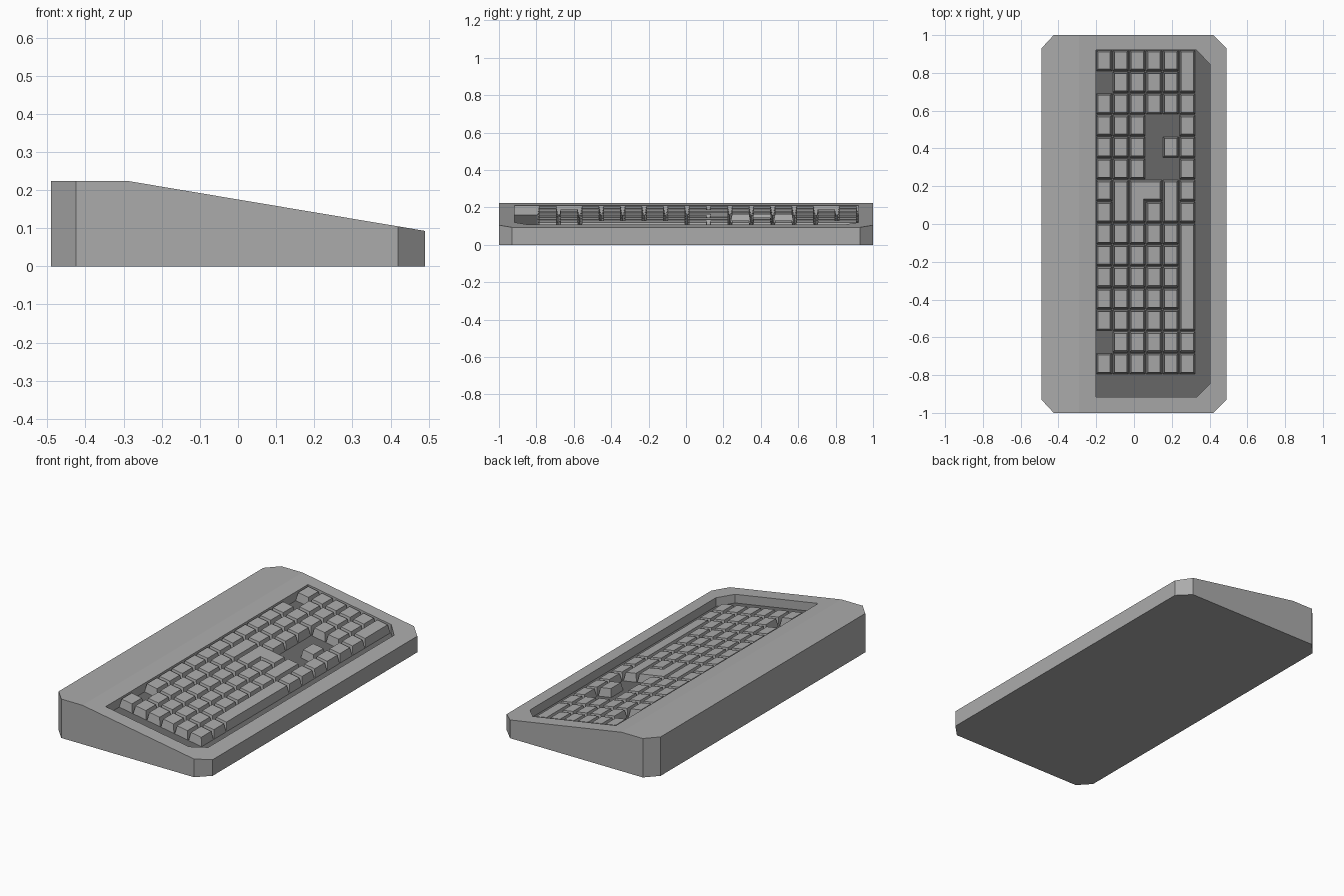
import bpy, bmesh

if "Cube" in bpy.data.objects:
    bpy.data.objects.remove(bpy.data.objects["Cube"])


def surf(x):
    # height of the case top: flat at the rear, then sloping to the front edge
    return 0.224 - max(0.0, x + 0.29) * 0.131 / 0.78


def grey(name, v):
    mat = bpy.data.materials.new(name)
    mat.diffuse_color = (v, v, v, 1)
    mat.use_nodes = True
    mat.node_tree.nodes["Principled BSDF"].inputs["Base Color"].default_value = mat.diffuse_color
    return mat


mid_grey = grey("mid_grey", 0.41)
dark_grey = grey("dark_grey", 0.145)


def make_object(name, bm, mat):
    bmesh.ops.recalc_face_normals(bm, faces=bm.faces)
    mesh = bpy.data.meshes.new(name)
    bm.to_mesh(mesh)
    bm.free()
    mesh.materials.append(mat)
    obj = bpy.data.objects.new(name, mesh)
    bpy.context.collection.objects.link(obj)
    return obj


def loft(bm, low, high):
    # solid between two matching loops, open at the top; returns the top vertices
    a = [bm.verts.new(p) for p in low]
    b = [bm.verts.new(p) for p in high]
    n = len(a)
    for i in range(n):
        j = (i + 1) % n
        bm.faces.new((a[i], a[j], b[j], b[i]))
    bm.faces.new(a[::-1])
    return b


# sloped case with chamfered corners
bm = bmesh.new()
half = [(-0.29, 1.0), (-0.425, 1.0), (-0.49, 0.93)]
rear = half + [(x, -y) for x, y in reversed(half)]
half = [(0.49, 0.93), (0.42, 1.0)]
front = [(x, -y) for x, y in reversed(half)] + half
outline = rear + front
top = loft(bm, [(x, y, 0) for x, y in outline],
           [(x, y, surf(x)) for x, y in outline])
bm.faces.new(top[:6])
bm.faces.new(top[5:] + top[:1])
case = make_object("case", bm, mid_grey)

# key well, cut parallel to the slope
DEPTH = 0.05
well = [(-0.2, 0.922), (-0.2, -0.917), (0.33, -0.917), (0.402, -0.845),
        (0.402, 0.845), (0.33, 0.922)]
bm = bmesh.new()
bm.faces.new(loft(bm, [(x, y, surf(x) - DEPTH) for x, y in well],
                  [(x, y, 0.4) for x, y in well]))
cutter = make_object("well_cutter", bm, mid_grey)
cutter.hide_render = True
mod = case.modifiers.new("key_well", 'BOOLEAN')
mod.operation = 'DIFFERENCE'
mod.solver = 'EXACT'
mod.object = cutter
bpy.context.view_layer.objects.active = case
bpy.ops.object.modifier_apply(modifier=mod.name)
bpy.data.objects.remove(cutter)

# dark floor of the well
case.data.materials.append(dark_grey)
for face in case.data.polygons:
    x, y, z = face.center
    if face.normal.z > 0.9 and z < surf(x) - DEPTH / 2:
        face.material_index = len(case.data.materials) - 1

# tapered keys on a 6 x 15 grid, row 0 at the rear, column 0 at +y
PX, PY = 0.0882, 0.1146


def add_key(bm, row, col, rows=1, cols=1):
    x0 = -0.2 + row * PX
    x1 = x0 + rows * PX - 0.005
    y1 = 0.92 - col * PY
    y0 = y1 - cols * PY + 0.005

    def rect(inset, drop):
        pts = [(x0 + inset, y0 + inset), (x1 - inset, y0 + inset),
               (x1 - inset, y1 - inset), (x0 + inset, y1 - inset)]
        return [(x, y, surf(x) - drop) for x, y in pts]
    bm.faces.new(loft(bm, rect(0, DEPTH + 0.001), rect(0.009, 0.003)))


gaps = {(0, 1), (0, 13)} | {(r, c) for r in (3, 4) for c in (3, 4, 5)} - {(4, 4)}
wide = {(1, 6): (1, 2), (2, 6): (1, 2), (4, 6): (1, 2),
        (5, 0): (1, 2), (5, 8): (1, 5)}
covered = {(r, c + k) for (r, c), (_, n) in wide.items() for k in range(n)}

bm = bmesh.new()
for r in range(6):
    for c in range(15):
        if (r, c) not in gaps | covered and (r, c) != (3, 6):
            add_key(bm, r, c)
for (r, c), (rows, cols) in wide.items():
    add_key(bm, r, c, rows, cols)
# stem of the L-shaped enter key
add_key(bm, 2, 6, 2, 1)
make_object("keys", bm, mid_grey)
